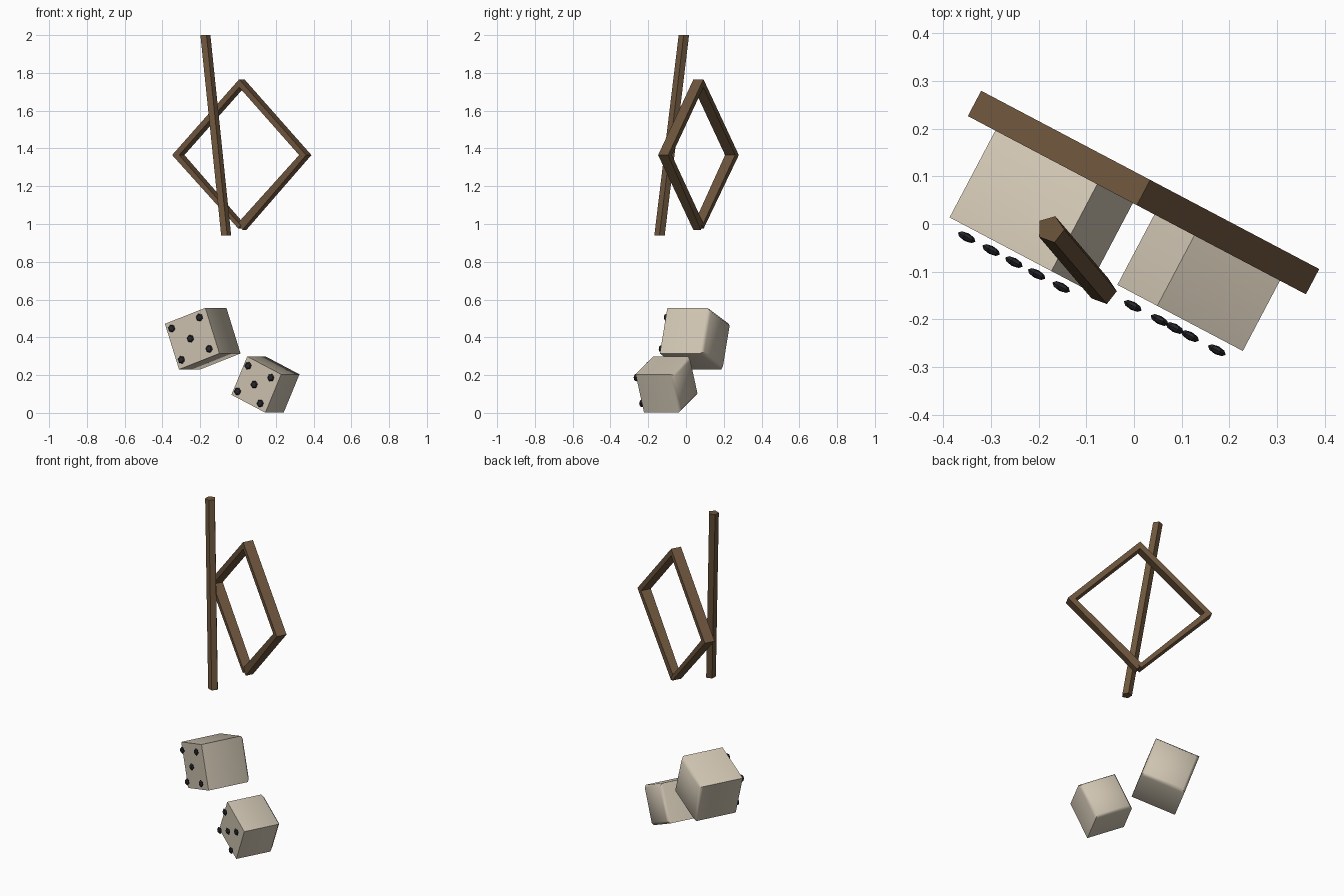
import bpy, bmesh, math
from mathutils import Matrix, Vector

if "Cube" in bpy.data.objects:
    bpy.data.objects.remove(bpy.data.objects["Cube"])


def material(name, rgb):
    m = bpy.data.materials.new(name)
    m.diffuse_color = (*rgb, 1)
    m.use_nodes = True
    m.node_tree.nodes["Principled BSDF"].inputs["Base Color"].default_value = m.diffuse_color
    return m


wood = material("brown_wood", (0.155, 0.092, 0.046))
ivory = material("ivory", (0.62, 0.55, 0.44))
black = material("pip_black", (0.022, 0.022, 0.027))
YAW = Matrix.Rotation(math.radians(-27.8), 4, 'Z')


def finish(name, bm, mat, smooth=None):
    bmesh.ops.recalc_face_normals(bm, faces=bm.faces)
    me = bpy.data.meshes.new(name)
    bm.to_mesh(me)
    bm.free()
    me.materials.append(mat)
    ob = bpy.data.objects.new(name, me)
    bpy.context.collection.objects.link(ob)
    if smooth:
        bpy.ops.object.select_all(action='DESELECT')
        ob.select_set(True)
        bpy.context.view_layer.objects.active = ob
        bpy.ops.object.shade_smooth_by_angle(angle=math.radians(smooth))
    return ob


def loft(name, sections, mat):
    """Skin a run of matching rings and cap both ends."""
    bm = bmesh.new()
    rings = [[bm.verts.new(p) for p in s] for s in sections]
    n = len(rings[0])
    for a, b in zip(rings, rings[1:]):
        for i in range(n):
            j = (i + 1) % n
            bm.faces.new((a[i], a[j], b[j], b[i]))
    bm.faces.new(rings[0])
    bm.faces.new(rings[-1])
    return finish(name, bm, mat)


# Five-sided leaning rod
def pentagon(x, y, z, r=0.029):
    return [Vector((x + r * math.cos(a), y + r * math.sin(a), z))
            for a in (math.radians(70 + 72 * i) for i in range(5))]


loft("leaning_rod", [pentagon(-0.065, -0.14, 0.938), pentagon(-0.175, -0.011, 2.0)], wood)

# Diamond frame: square-cut ends meeting at the bottom, mitred at other corners
FRAME = Matrix.Translation((0.02, 0.066, 1.365)) @ YAW


def bar_section(u, z, angle, thick, depth):
    a = math.radians(angle)
    out = Vector((math.cos(a), 0, math.sin(a))) * thick / 2
    back = Vector((0, depth / 2, 0))
    c = Vector((u, 0, z))
    return [FRAME @ p for p in (c + out - back, c + out + back, c - out + back, c - out - back)]


loft("diamond_frame", [
    bar_section(0, -0.38, -45, 0.045, 0.045),
    bar_section(0.38, 0, 0, 0.042, 0.06),
    bar_section(0, 0.38, 90, 0.042, 0.06),
    bar_section(-0.38, 0, 180, 0.042, 0.06),
    bar_section(0, -0.38, 225, 0.022, 0.055)], wood)


# Dice showing five raised pips on the front
def die(name, centre, side, roll, pip_step, gap):
    place = Matrix.Translation(centre) @ YAW @ Matrix.Rotation(math.radians(roll), 4, 'Y')
    bm = bmesh.new()
    bmesh.ops.create_cube(bm, size=side)
    rear = [e for e in bm.edges if all(v.co.y > 0 for v in e.verts)]
    bmesh.ops.bevel(bm, geom=rear, offset=0.016, segments=1, affect='EDGES')
    bm.transform(place)
    finish(name, bm, ivory, 50)

    bm = bmesh.new()
    for u, w in ((-1, -1), (-1, 1), (0, 0), (1, -1), (1, 1)):
        at = Matrix.Translation((u * pip_step, -side / 2 - gap, w * pip_step))
        lie = Matrix.Rotation(math.pi / 2, 4, 'X') @ Matrix.Diagonal((0.021, 0.021, 0.009, 1))
        bmesh.ops.create_uvsphere(bm, u_segments=6, v_segments=4, radius=1,
                                  matrix=place @ at @ lie)
    finish(name + "_pips", bm, black)


die("upper_die", (-0.183, 0.051, 0.393), 0.256, -19.3, 0.088, 0.02)
die("lower_die", (0.149, -0.098, 0.15), 0.224, 25, 0.075, 0.024)
